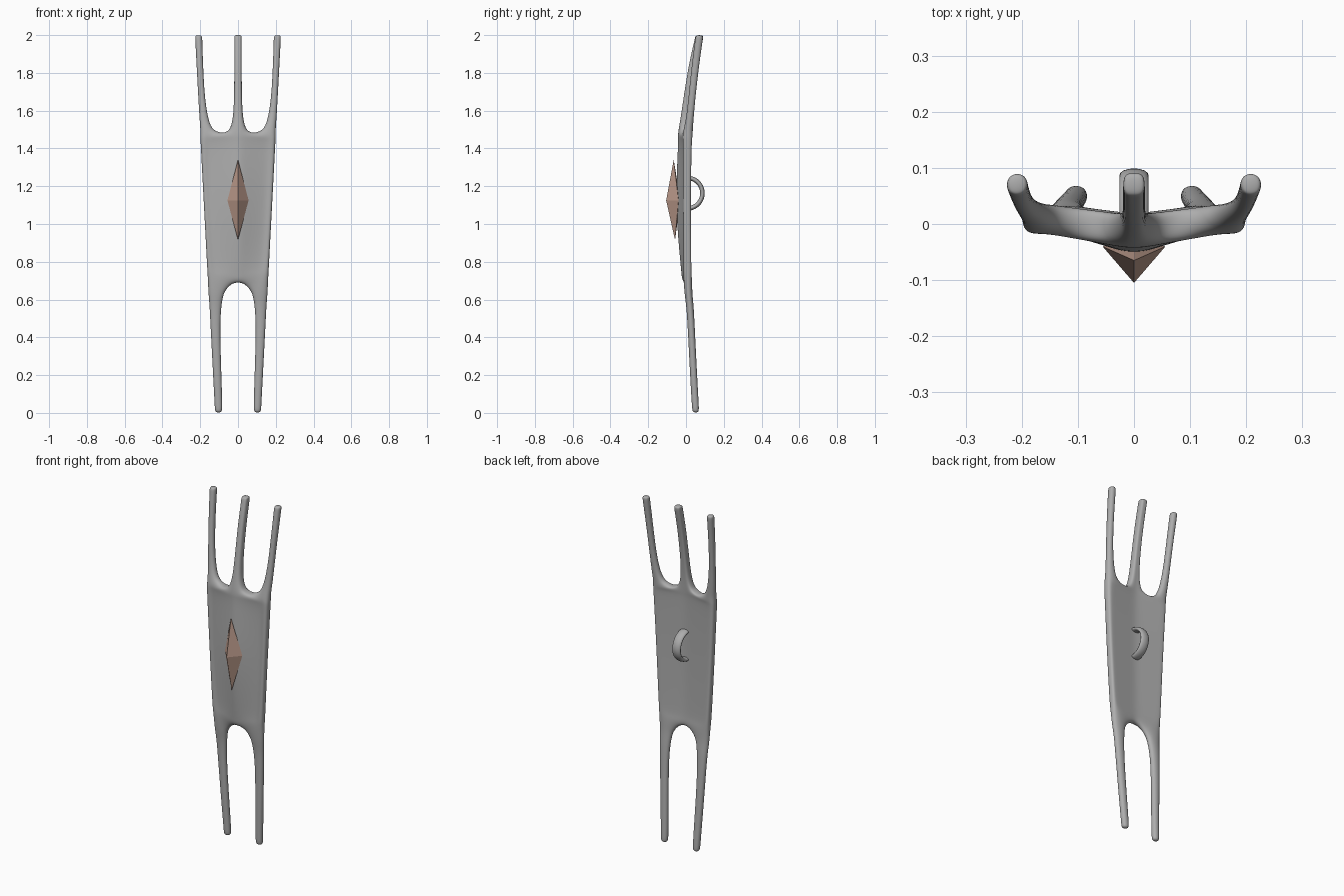
import bpy
import bmesh
import math
from mathutils import Matrix, Vector

cube = bpy.data.objects.get("Cube")
if cube:
    bpy.data.objects.remove(cube, do_unlink=True)


def make_material(name, color):
    mat = bpy.data.materials.new(name)
    mat.use_nodes = True
    mat.diffuse_color = color
    mat.node_tree.nodes["Principled BSDF"].inputs["Base Color"].default_value = color
    return mat


def make_object(name, bm, mat, smooth):
    bmesh.ops.recalc_face_normals(bm, faces=bm.faces[:])
    for face in bm.faces:
        face.smooth = smooth
    mesh = bpy.data.meshes.new(name)
    bm.to_mesh(mesh)
    bm.free()
    mesh.materials.append(mat)
    obj = bpy.data.objects.new(name, mesh)
    bpy.context.collection.objects.link(obj)
    return obj


grey = make_material("plain grey", (0.42, 0.42, 0.42, 1))
copper = make_material("dusty copper", (0.52, 0.34, 0.27, 1))

# Leg rows: height, inner x, front y, back y
legs = [
    (0, .083, .033, .07),
    (.03, .081, .03, .07),
    (.2, .086, .02, .06),
    (.45, .094, .008, .048),
    (.57, .086, .0, .042),
]
# Panel rows: height, three inner column x, centre front/back y, side front/back y
panel = [
    (.69, .027, .05, .074, -.02, .02, -.01, .035),
    (.735, .05, .105, .13, -.025, .018, -.013, .03),
    (.765, .05, .12, .142, -.03, .015, -.013, .028),
    (1, .05, .135, .155, -.054, .01, -.015, .026),
    (1.2, .05, .143, .164, -.058, .01, -.015, .026),
    (1.43, .05, .15, .17, -.045, .012, -.016, .03),
    (1.46, .05, .14, .165, -.046, .014, -.018, .034),
    (1.48, .045, .085, .135, -.043, .016, -.015, .038),
]
# Prong rows: height, centre half width, outer prong inner x, then the y values
prongs = [
    (1.56, .026, .158, -.03, .02, .0, .042),
    (1.68, .021, .176, -.012, .032, .013, .052),
    (1.85, .02, .184, .015, .06, .03, .072),
    (1.985, .02, .188, .048, .092, .048, .092),
    (2, .02, .188, .05, .092, .05, .092),
]

rows = [(z, .03, .06, c, f, b, f, b) for z, c, f, b in legs]
first_panel = len(rows)
rows += panel
last_panel = len(rows) - 1
rows += [(z, a, .09, c, *ys) for z, a, c, *ys in prongs]

# Height shifts that round the arch and the two upper notches
arch_shift = (0, -.006, -.025, -.06, -.06)
notch_shift = (.02, .012, 0, .02, .02)


def point(r, col, back):
    """Cage vertex for a row, a signed column and a side."""
    z, a, b, c, cf, cb, of, ob = rows[r]
    j = abs(col)
    outer = .123 + .053 * z
    x = (0, a, b, c, outer)[j]
    t = min(x / c, 1)
    y = cb + (ob - cb) * t if back else cf + (of - cf) * t
    # sunken panel inside a raised rim
    if not back and first_panel + 1 < r < last_panel - 1 and j in (1, 2):
        y += .004 * j
    if r == first_panel:
        z += arch_shift[j]
    elif r == last_panel:
        z += notch_shift[j]
    return Vector((math.copysign(x, col), y, z))


def filled(r, col):
    """Whether the cell between columns col and col + 1 is solid."""
    inner = min(abs(col), abs(col + 1))
    if r < first_panel:
        return inner == 3
    if r >= last_panel:
        return inner in (0, 3)
    return True


# Body: panel, two legs and three prongs in one smooth cage
bm = bmesh.new()
verts = {}


def vert(r, col, back):
    key = (r, col, back)
    if key not in verts:
        verts[key] = bm.verts.new(point(*key))
    return verts[key]


edge_use = {}
for r in range(len(rows) - 1):
    for col in range(-4, 4):
        if not filled(r, col):
            continue
        loop = [(r, col), (r, col + 1), (r + 1, col + 1), (r + 1, col)]
        for back in (False, True):
            bm.faces.new([vert(*p, back) for p in loop])
        for p, q in zip(loop, loop[1:] + loop[:1]):
            edge_use.setdefault(frozenset((p, q)), []).append((p, q))
for uses in edge_use.values():
    if len(uses) == 1:
        p, q = uses[0]
        bm.faces.new([vert(*p, False), vert(*q, False), vert(*q, True), vert(*p, True)])
body = make_object("pronged_body", bm, grey, True)
subdivision = body.modifiers.new("Smooth", 'SUBSURF')
subdivision.levels = subdivision.render_levels = 3

# Back handle: flattened section swept through half a circle
bm = bmesh.new()
centre = Vector((0, .006, 1.163))
section = bmesh.ops.create_circle(
    bm, segments=16, radius=1,
    matrix=Matrix.Translation(centre + Vector((0, 0, .081)))
    @ Matrix.Rotation(math.pi / 2, 4, 'X') @ Matrix.Diagonal((.026, .012, 1, 1)))
bmesh.ops.spin(bm, geom=section["verts"] + bm.edges[:], cent=centre,
               axis=(1, 0, 0), angle=-math.pi, steps=24)
bmesh.ops.holes_fill(bm, edges=bm.edges[:], sides=0)
make_object("back_handle", bm, grey, True)

# Front gem: faceted diamond
bm = bmesh.new()
middle = 1.125
for co in [(0, -.105, middle), (0, -.03, middle), (.056, -.04, middle),
           (-.056, -.04, middle), (0, -.065, 1.34), (0, -.058, .915)]:
    bm.verts.new(co)
bmesh.ops.convex_hull(bm, input=bm.verts[:])
make_object("front_gem", bm, copper, False)
